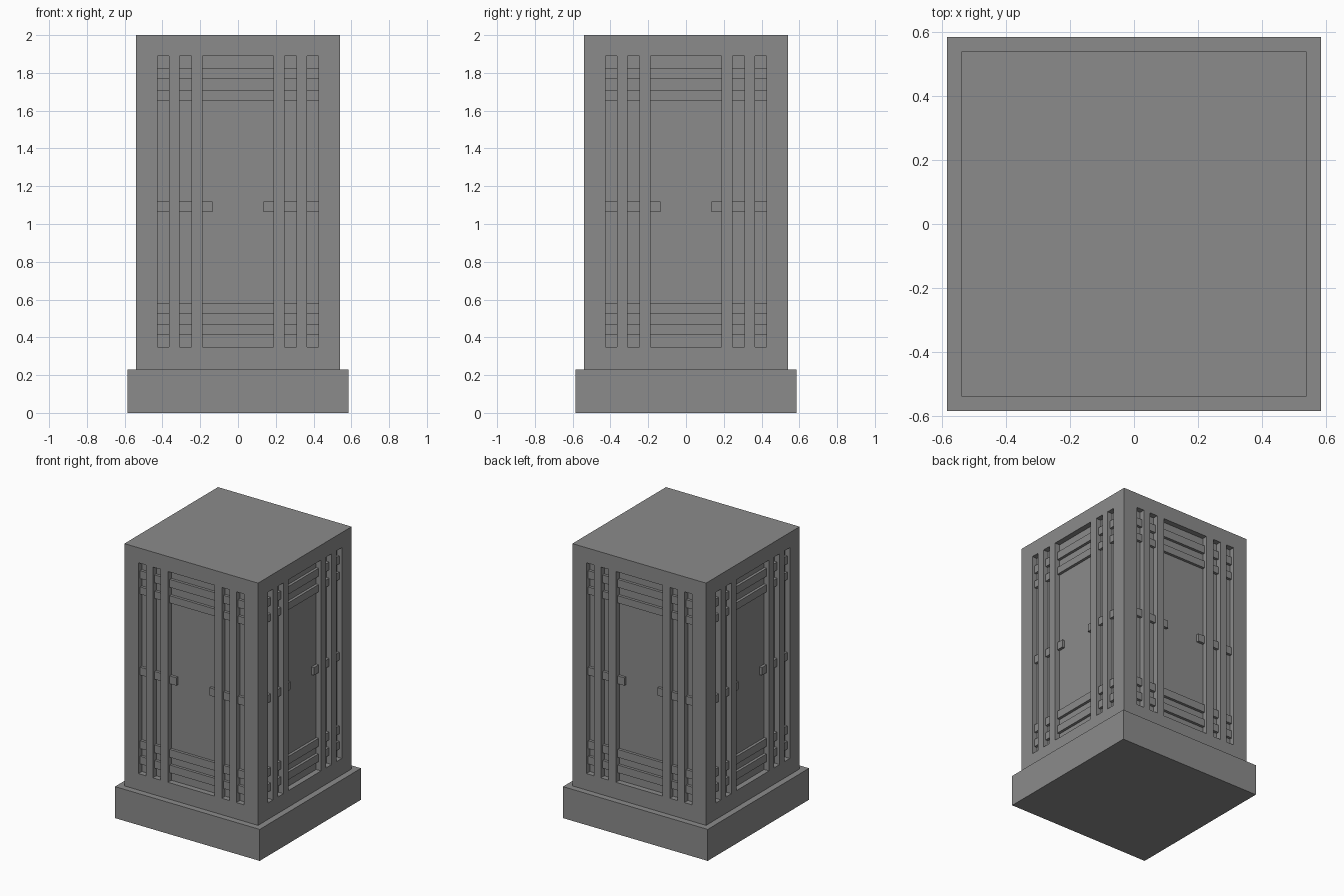
import bpy
import bmesh
from math import pi
from mathutils import Matrix, Vector

default = bpy.data.objects.get("Cube")
if default:
    bpy.data.objects.remove(default, do_unlink=True)

# One plain grey for the whole pedestal
grey = bpy.data.materials.new("stone_grey")
grey.use_nodes = True
colour = (0.26, 0.26, 0.26, 1)
grey.diffuse_color = colour
grey.node_tree.nodes["Principled BSDF"].inputs["Base Color"].default_value = colour

HALF = 0.54            # half width of the body
PANEL = HALF - 0.04    # depth of the recessed panels
BAR = HALF - 0.02      # front of the cross bars
BASE_TOP, TOP = 0.23, 2.0
LOW, HIGH = 0.35, 1.89  # opening height range


def add_box(bm, x, y, z, turn=0):
    """Box from three (min, max) ranges, turned about z by quarter turns."""
    ranges = (x, y, z)
    centre = Vector([(a + b) / 2 for a, b in ranges])
    size = [b - a for a, b in ranges]
    matrix = (Matrix.Rotation(turn * pi / 2, 4, "Z")
              @ Matrix.Translation(centre) @ Matrix.Diagonal((*size, 1)))
    bmesh.ops.create_cube(bm, size=1, matrix=matrix)


def make_object(name, boxes):
    bm = bmesh.new()
    for box in boxes:
        add_box(bm, *box)
    mesh = bpy.data.meshes.new(name)
    bm.to_mesh(mesh)
    bm.free()
    mesh.materials.append(grey)
    obj = bpy.data.objects.new(name, mesh)
    bpy.context.collection.objects.link(obj)
    return obj


def mirrored(a, b):
    return [(a, b), (-b, -a)]


# Plinth and body
make_object("plinth", [((-0.585, 0.585), (-0.585, 0.585), (0, BASE_TOP))])
span = (-HALF, HALF)
body = make_object("body", [(span, span, (BASE_TOP, TOP))])

# Recessed openings: a wide centre panel and two slots on either side
openings = [(-0.188, 0.188)] + mirrored(0.247, 0.31) + mirrored(0.365, 0.427)
cutter = make_object("opening_cutter", [
    (x, (-HALF - 0.1, -PANEL), (LOW, HIGH), turn)
    for turn in range(4) for x in openings])
cutter.hide_render = True
cut = body.modifiers.new("openings", "BOOLEAN")
cut.operation = "DIFFERENCE"
cut.solver = "EXACT"
cut.object = cutter
bpy.context.view_layer.objects.active = body
bpy.ops.object.modifier_apply(modifier=cut.name)
bpy.data.objects.remove(cutter, do_unlink=True)

# Cross bars in pairs at top and bottom, short bars at mid height
depth = (-BAR, -PANEL + 0.01)
rails = [(0.413, 0.469), (0.525, 0.583), (1.653, 1.706), (1.767, 1.825)]
side_names = ["front", "left", "back", "right"]
for turn, side in enumerate(side_names):
    make_object(side + "_cross_bars",
                [((-0.435, 0.435), depth, z, turn) for z in rails])
    make_object(side + "_short_bars",
                [(x, depth, (1.063, 1.12), turn) for x in mirrored(0.134, 0.435)])
